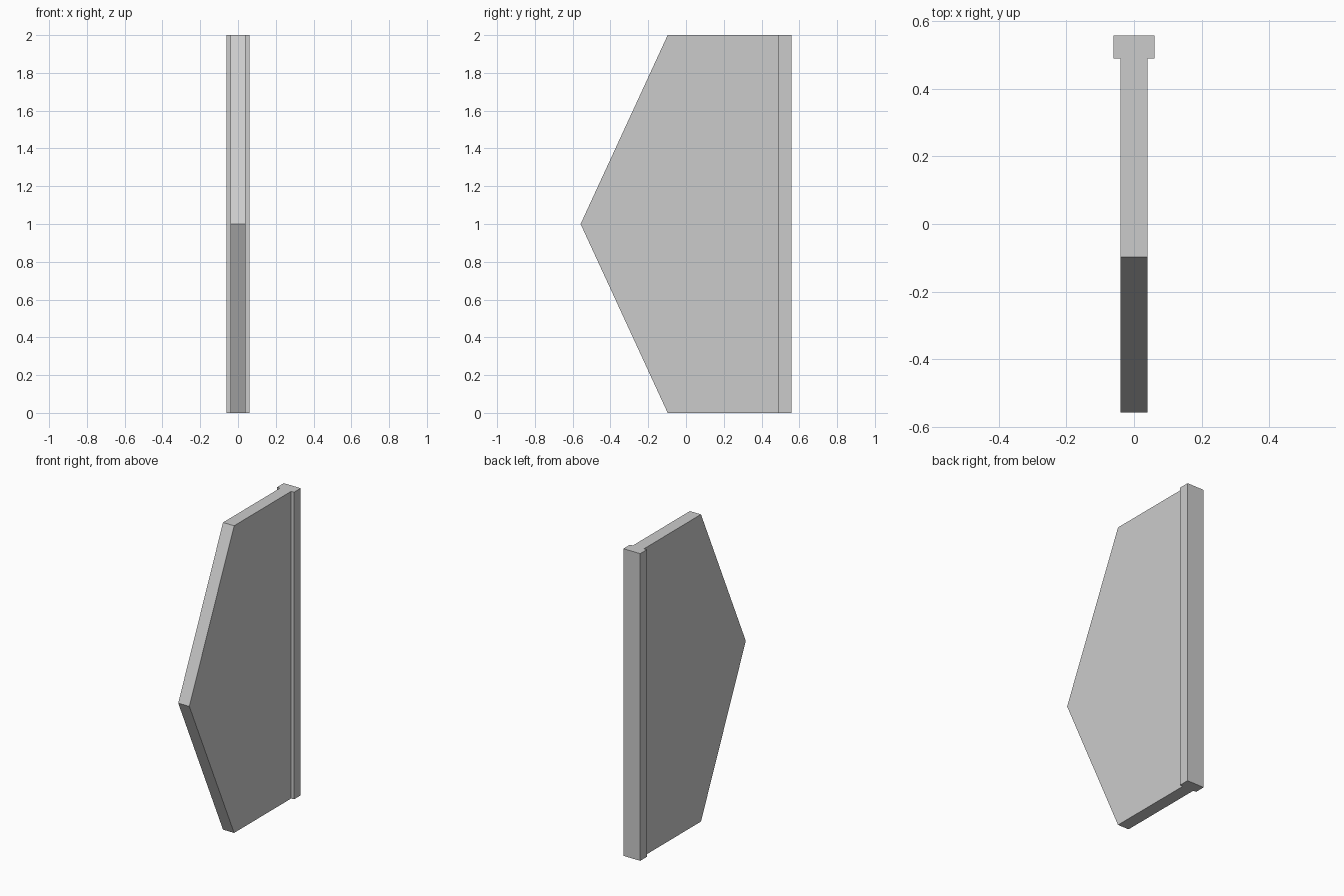
import bpy, bmesh
from mathutils import Vector

if "Cube" in bpy.data.objects:
    bpy.data.objects.remove(bpy.data.objects["Cube"])

HEIGHT = 2.0
TIP_Y, SHOULDER_Y, RAIL_Y, BACK_Y = -0.558, -0.097, 0.49, 0.558
BLADE, RAIL = 0.04, 0.061   # half thicknesses

bm = bmesh.new()

# T-shaped cross-section: thin blade with a wider rail along the back edge
half = [(BLADE, TIP_Y), (BLADE, RAIL_Y), (RAIL, RAIL_Y), (RAIL, BACK_Y)]
section = half + [(-x, y) for x, y in reversed(half)]
base = bm.faces.new([bm.verts.new((x, y, 0)) for x, y in section])
ext = bmesh.ops.extrude_face_region(bm, geom=[base])
bmesh.ops.translate(bm, vec=(0, 0, HEIGHT),
                    verts=[g for g in ext["geom"] if isinstance(g, bmesh.types.BMVert)])

# Slanted cuts above and below give the blade its pointed front edge
for side in (1, -1):
    normal = Vector((0, -HEIGHT / 2, side * (SHOULDER_Y - TIP_Y))).normalized()
    bmesh.ops.bisect_plane(bm, geom=bm.verts[:] + bm.edges[:] + bm.faces[:], dist=1e-5,
                           plane_co=(0, TIP_Y, HEIGHT / 2), plane_no=normal,
                           clear_outer=True)
    bmesh.ops.holes_fill(bm, edges=[e for e in bm.edges if e.is_boundary], sides=0)

bmesh.ops.remove_doubles(bm, verts=bm.verts[:], dist=1e-5)
bmesh.ops.recalc_face_normals(bm, faces=bm.faces[:])

mesh = bpy.data.meshes.new("pointed_panel")
bm.to_mesh(mesh)
bm.free()
bpy.context.collection.objects.link(bpy.data.objects.new("pointed_panel", mesh))
